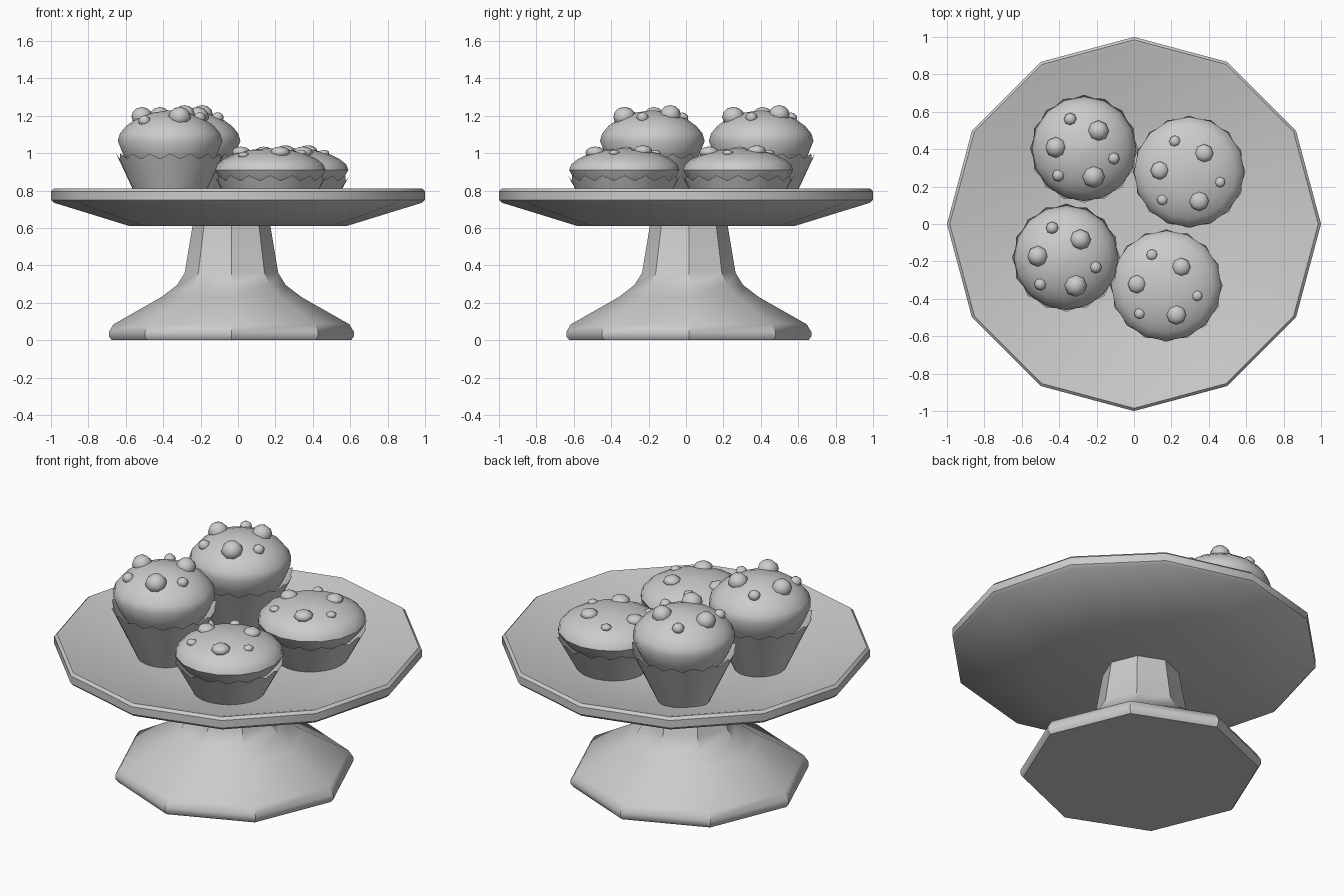
import bpy, bmesh, math
from mathutils import Matrix, Vector

if "Cube" in bpy.data.objects:
    bpy.data.objects.remove(bpy.data.objects["Cube"])


def finish(name, bm, loc, angle):
    bmesh.ops.recalc_face_normals(bm, faces=bm.faces[:])
    me = bpy.data.meshes.new(name)
    bm.to_mesh(me)
    bm.free()
    ob = bpy.data.objects.new(name, me)
    bpy.context.collection.objects.link(ob)
    ob.location = loc
    bpy.ops.object.select_all(action='DESELECT')
    ob.select_set(True)
    bpy.context.view_layer.objects.active = ob
    bpy.ops.object.shade_smooth_by_angle(angle=math.radians(angle))
    return ob


def lathe(name, profile, sides, loc=(0, 0, 0), angle=35, teeth=0.0, cap_top=True):
    """Revolve (radius, z) points; teeth raises every other vertex of the top ring."""
    bm = bmesh.new()
    rings = []
    for k, (r, z) in enumerate(profile):
        ring = []
        for i in range(sides):
            a = 2 * math.pi * i / sides
            up = teeth if k == len(profile) - 1 and i % 2 == 0 else 0
            rr = r + up * 0.5
            ring.append(bm.verts.new((rr * math.cos(a), rr * math.sin(a), z + up)))
        rings.append(ring)
    for lo, hi in zip(rings, rings[1:]):
        for i in range(sides):
            j = (i + 1) % sides
            bm.faces.new((lo[i], lo[j], hi[j], hi[i]))
    bm.faces.new(rings[0][::-1])
    if cap_top:
        bm.faces.new(rings[-1])
    return finish(name, bm, loc, angle)


def height_on(profile, r):
    """Height of the dome surface at a radius, on its upper half."""
    for (r0, z0), (r1, z1) in zip(profile, profile[1:]):
        if r1 <= r <= r0:
            return z0 + (z1 - z0) * (r0 - r) / (r0 - r1)
    return profile[-1][1]


# Octagonal foot and stem, slightly off centre
lathe("stand_foot", [(0.64, 0.0), (0.655, 0.02), (0.655, 0.045), (0.63, 0.085),
                     (0.375, 0.23), (0.29, 0.295), (0.25, 0.36), (0.205, 0.63)],
      8, (-0.035, 0.015, 0), 36)

# Twelve-sided dished plate
lathe("plate", [(0.58, 0.61), (0.985, 0.735), (1.0, 0.75), (1.0, 0.795),
                (0.985, 0.81), (0.96, 0.805), (0.6, 0.69), (0.3, 0.68)], 12)

# Muffin shapes: liner, dome (lower edge to crown), chip size and flattening
TALL = dict(
    liner=[(0.138, 0.675), (0.275, 0.97)],
    dome=[(0.22, 0.93), (0.25, 0.99), (0.28, 1.065), (0.268, 1.105), (0.235, 1.145),
          (0.18, 1.185), (0.1, 1.215), (0.02, 1.227)],
    chip=1.0, flat=0.9, spread=0.96)
SHORT = dict(
    liner=[(0.19, 0.675), (0.287, 0.853)],
    dome=[(0.24, 0.83), (0.27, 0.865), (0.295, 0.91), (0.283, 0.94), (0.25, 0.967),
          (0.19, 0.997), (0.11, 1.017), (0.02, 1.025)],
    chip=0.88, flat=0.6, spread=1.0)

# Chip offsets from the muffin centre and radius
CHIPS = [(-0.077, 0.165, 0.034), (0.08, 0.10, 0.056), (-0.157, 0.008, 0.056),
         (0.165, -0.054, 0.032), (-0.143, -0.148, 0.033), (0.053, -0.155, 0.06)]


def muffin(name, x, y, s):
    lathe(name + "_liner", s["liner"], 32, (x, y, 0), 40, teeth=0.028, cap_top=False)
    lathe(name + "_top", s["dome"], 16, (x, y, 0), 50)
    bm = bmesh.new()
    for cx, cy, r in CHIPS:
        cx, cy, r = cx * s["spread"], cy * s["spread"], r * s["chip"]
        z = height_on(s["dome"][2:], math.hypot(cx, cy))
        m = Matrix.Translation(Vector((cx, cy, z))) @ Matrix.Diagonal((1, 1, s["flat"], 1))
        bmesh.ops.create_uvsphere(bm, u_segments=8, v_segments=6, radius=r, matrix=m)
    finish(name + "_chips", bm, (x, y, 0), 60)


muffin("tall_muffin_back", -0.267, 0.402, TALL)
muffin("tall_muffin_front", -0.363, -0.18, TALL)
muffin("short_muffin_back", 0.295, 0.278, SHORT)
muffin("short_muffin_front", 0.173, -0.33, SHORT)
